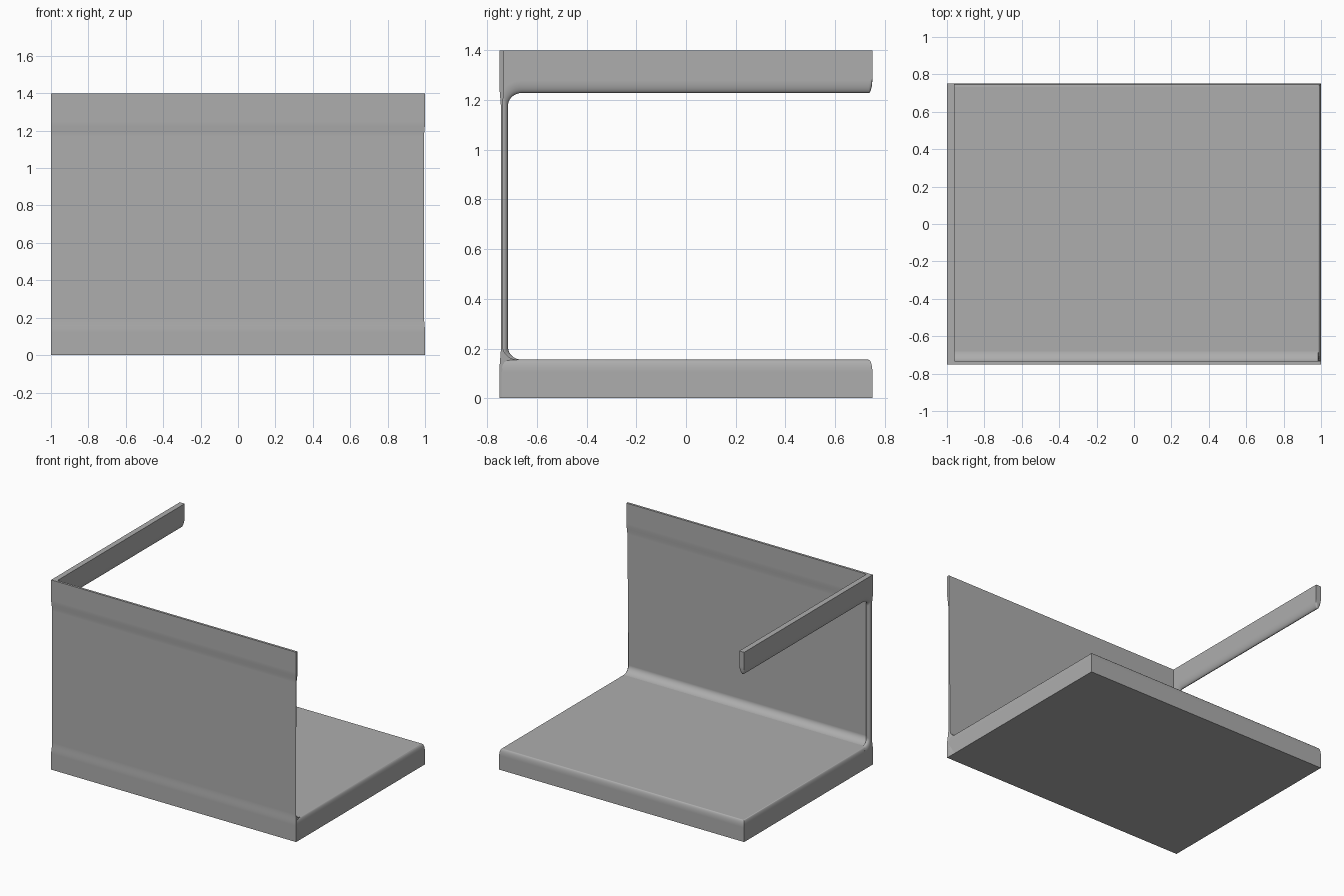
import bpy, bmesh, math

if "Cube" in bpy.data.objects:
    bpy.data.objects.remove(bpy.data.objects["Cube"])

grey = bpy.data.materials.new("plain_grey")
grey.diffuse_color = (0.42, 0.42, 0.42, 1)
grey.use_nodes = True
grey.node_tree.nodes["Principled BSDF"].inputs["Base Color"].default_value = grey.diffuse_color


def loft(name, loops):
    """Skin a list of equal-length closed loops and cap both ends."""
    bm = bmesh.new()
    rings = [[bm.verts.new(p) for p in loop] for loop in loops]
    n = len(rings[0])
    for a, b in zip(rings, rings[1:]):
        for i in range(n):
            j = (i + 1) % n
            bm.faces.new((a[i], a[j], b[j], b[i]))
    bm.faces.new(rings[0])
    bm.faces.new(rings[-1])
    bmesh.ops.recalc_face_normals(bm, faces=bm.faces)
    for f in bm.faces:
        f.smooth = True
    for e in bm.edges:
        e.smooth = e.calc_face_angle(0) < math.radians(35)
    me = bpy.data.meshes.new(name)
    bm.to_mesh(me)
    bm.free()
    me.materials.append(grey)
    ob = bpy.data.objects.new(name, me)
    bpy.context.collection.objects.link(ob)
    mod = ob.modifiers.new("even_shading", 'WEIGHTED_NORMAL')
    mod.keep_sharp = True
    return ob


def arc(cy, cz, ry, rz, a0, a1, n=8):
    """Points of an elliptical arc, angles in degrees."""
    out = []
    for i in range(n + 1):
        a = math.radians(a0 + (a1 - a0) * i / n)
        out.append((cy + ry * math.cos(a), cz + rz * math.sin(a)))
    return out


def recess(z):
    """0 on the thick top and bottom bands, 1 on the thin middle of the wall."""
    def step(t):
        t = min(max(t, 0), 1)
        return t * t * (3 - 2 * t)
    return step((z - 0.12) / 0.08) * step((1.25 - z) / 0.08)


# Floor slab with a softly rounded top edge
layers = [(0, 0), (0, 0.105)]
layers += [(0.016 * (1 - math.cos(a)), 0.105 + 0.05 * math.sin(a))
           for a in [math.pi / 2 * i / 8 for i in range(1, 9)]]
loft("floor_slab", [[(-1 + d, -0.742, z), (1 - d, -0.742, z),
                     (1 - d, 0.75 - d, z), (-1 + d, 0.75 - d, z)] for d, z in layers])

# Front wall: thin panel between thicker bands, curving into the floor
upper = [1.17 + 0.08 * i / 6 for i in range(7)]
lower = [0.12 + 0.08 * i / 6 for i in range(7)]
profile = [(-0.75 + 0.005 * recess(z), z) for z in [0] + lower + upper + [1.4]]
profile += [(-0.733 - 0.004 * recess(z), z) for z in [1.4] + upper[::-1]]
profile += arc(-0.67, 0.207, 0.067, 0.053, 180, 270)
profile += [(-0.67, 0)]


def wall_end(y, z):
    if y > -0.738 and 0.1 < z < 0.21:
        return 0.985
    return 1 - 0.005 * recess(z)


loft("front_wall", [[(s * wall_end(y, z), y, z) for y, z in profile] for s in (-1, 1)])

# Left side frame: corner post and top rail around a large rounded opening
loops = []
for i in range(13):
    s = -math.cos(math.pi * i / 12)
    c = 1 - math.sqrt(max(0, 1 - s * s))
    x = -0.98 + 0.02 * s
    rail_z, post_y = 1.228 + 0.05 * c, -0.716 - 0.02 * c
    floor_z = 0.155 - 0.04 * c
    pts = [(0.75, 1.4)]
    pts += arc(0.735, 1.29, 0.015, 1.29 - rail_z, 0, -90)
    pts += arc(-0.66, rail_z - 0.05, -0.66 - post_y, 0.05, 90, 180)
    pts += arc(-0.66, floor_z + 0.05, -0.66 - post_y, 0.05, 180, 270)
    pts += [(-0.66, 0.05), (-0.742, 0.05), (-0.742, 1.4)]
    loops.append([(max(x, -1 + 0.005 * recess(z)) if y < -0.68 else x, y, z)
                  for y, z in pts])
loft("side_frame", loops)
